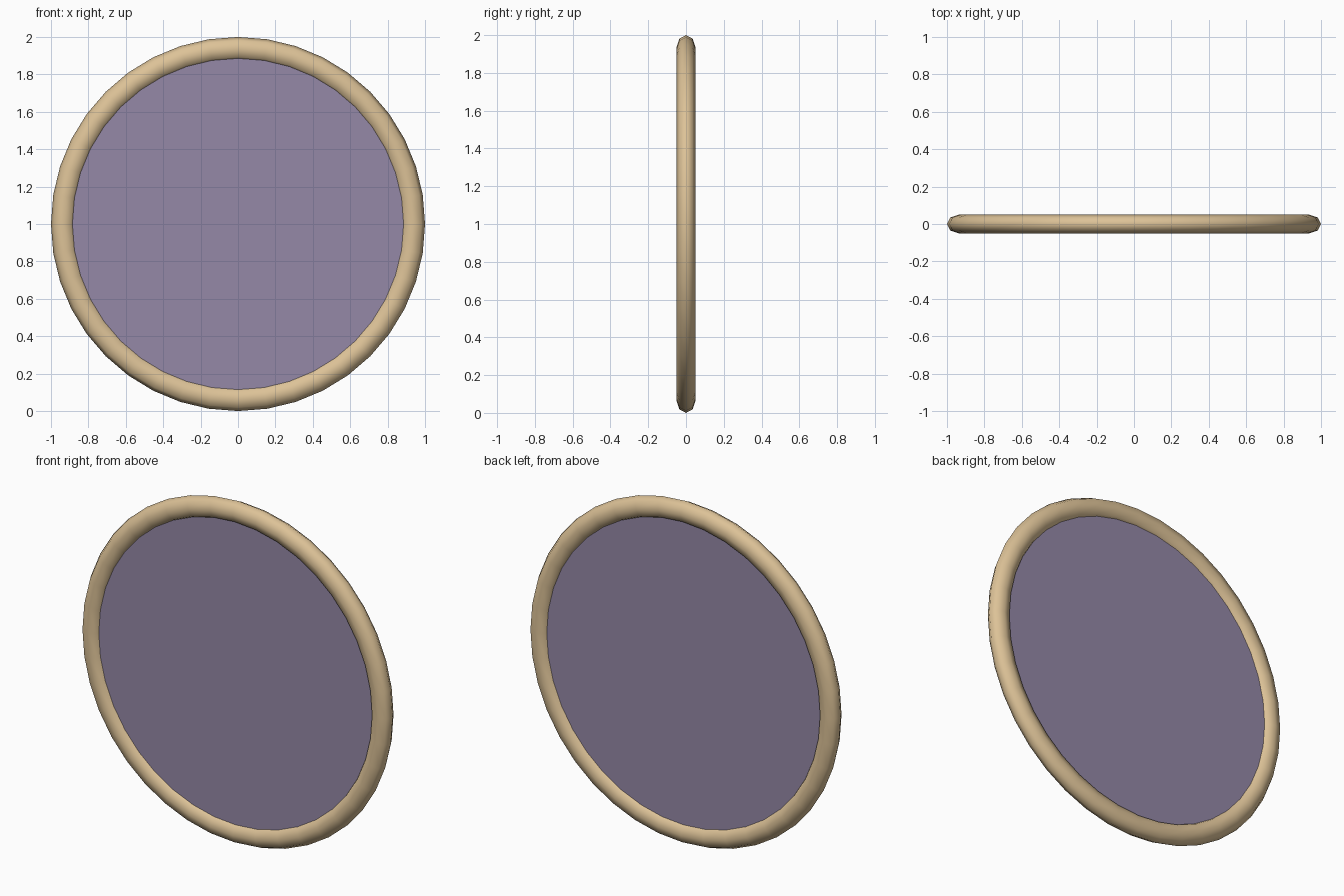
import bpy, bmesh
from math import cos, sin, pi

if "Cube" in bpy.data.objects:
    bpy.data.objects.remove(bpy.data.objects["Cube"])

SEG = 40


def material(name, color):
    m = bpy.data.materials.new(name)
    m.diffuse_color = color
    m.use_nodes = True
    m.node_tree.nodes["Principled BSDF"].inputs["Base Color"].default_value = m.diffuse_color
    return m


def lathe(name, profile, mat, smooth):
    """Revolve a closed (radius, y) profile around the y axis at z = 1."""
    bm = bmesh.new()
    rings = [[bm.verts.new((r * sin(2 * pi * i / SEG), y, 1 + r * cos(2 * pi * i / SEG)))
              for r, y in profile] for i in range(SEG)]
    n = len(profile)
    for i in range(SEG):
        a, b = rings[i], rings[(i + 1) % SEG]
        for j in range(n):
            k = (j + 1) % n
            bm.faces.new((a[j], a[k], b[k], b[j])).smooth = smooth
    bmesh.ops.recalc_face_normals(bm, faces=bm.faces)
    me = bpy.data.meshes.new(name)
    bm.to_mesh(me)
    bm.free()
    me.materials.append(mat)
    ob = bpy.data.objects.new(name, me)
    bpy.context.collection.objects.link(ob)


# Rounded wooden rim
tube = [(0.937 + 0.063 * cos(2 * pi * k / 8), 0.05 * sin(2 * pi * k / 8)) for k in range(8)]
lathe("rim", tube, material("wood", (0.72, 0.54, 0.31, 1)), True)

# Flat panel with two faces, filling the rim
bpy.ops.mesh.primitive_cylinder_add(vertices=SEG, radius=0.9, depth=0.044,
                                    location=(0, 0, 1), rotation=(pi / 2, 0, 0))
panel = bpy.context.object
panel.name = "panel"
panel.data.materials.append(material("violet", (0.30, 0.25, 0.39, 1)))
